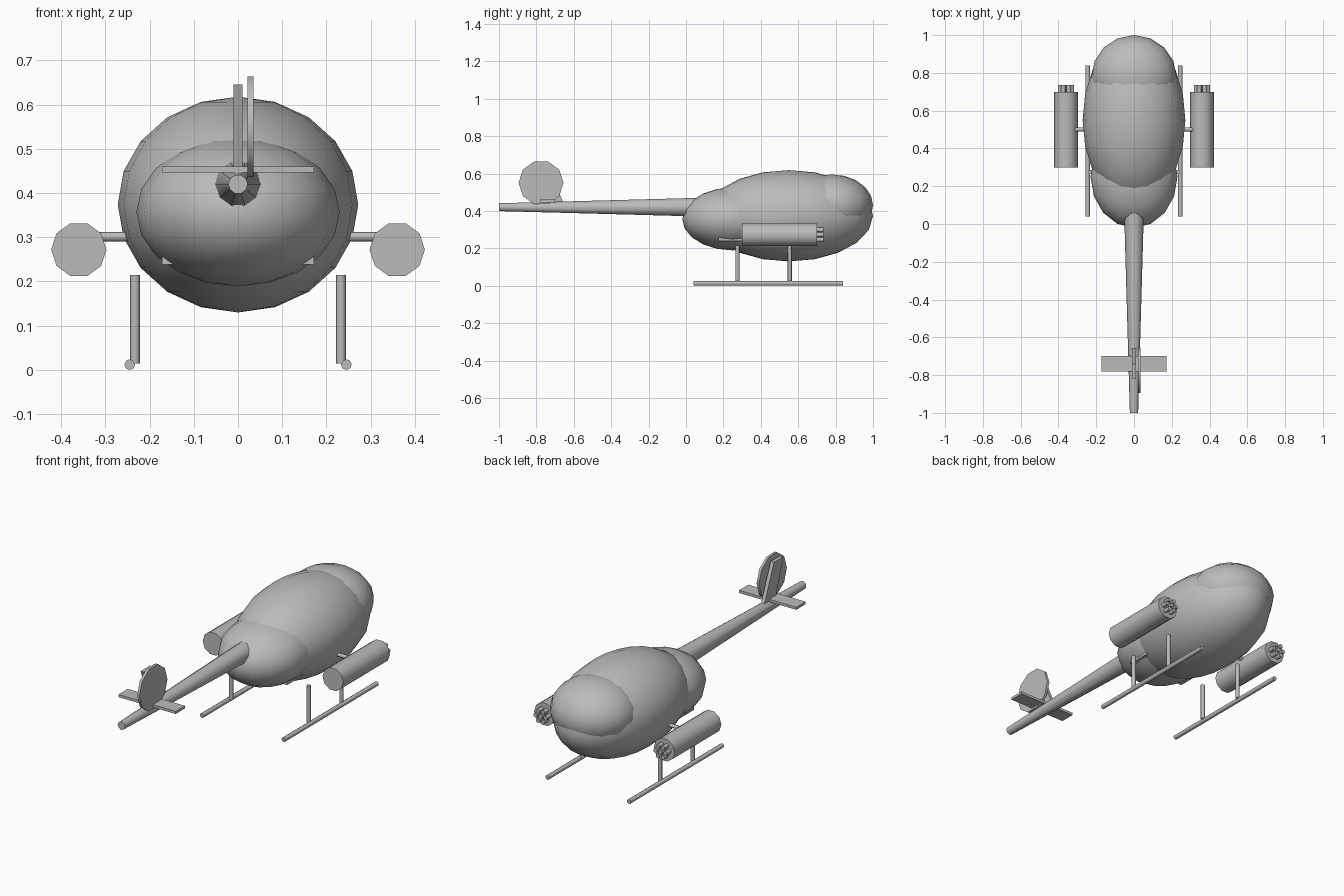
import bpy, bmesh, math
from mathutils import Vector

if "Cube" in bpy.data.objects:
    bpy.data.objects.remove(bpy.data.objects["Cube"])

grey = bpy.data.materials.new("plain_grey")
grey.diffuse_color = (0.5, 0.5, 0.5, 1)
grey.use_nodes = True
grey.node_tree.nodes["Principled BSDF"].inputs["Base Color"].default_value = grey.diffuse_color


def add_object(name, bm, smooth_angle):
    bmesh.ops.recalc_face_normals(bm, faces=bm.faces[:])
    mesh = bpy.data.meshes.new(name)
    bm.to_mesh(mesh)
    bm.free()
    mesh.materials.append(grey)
    ob = bpy.data.objects.new(name, mesh)
    bpy.context.collection.objects.link(ob)
    if smooth_angle:
        bpy.ops.object.select_all(action='DESELECT')
        ob.select_set(True)
        bpy.context.view_layer.objects.active = ob
        bpy.ops.object.shade_smooth_by_angle(angle=math.radians(smooth_angle))
    return ob


def ellipsoid(name, centre, radii, segments, rings):
    bm = bmesh.new()
    bmesh.ops.create_uvsphere(bm, u_segments=segments, v_segments=rings, radius=1)
    bmesh.ops.scale(bm, vec=radii, verts=bm.verts)
    bmesh.ops.translate(bm, vec=centre, verts=bm.verts)
    return add_object(name, bm, 80)


def add_tube(bm, p0, p1, r0, r1, sides):
    # Capped round bar whose first corner lies on the first side axis
    p0, p1 = Vector(p0), Vector(p1)
    axis = (p1 - p0).normalized()
    u = Vector((0, 1, 0)) if abs(axis.x) > 0.9 else Vector((1, 0, 0))
    v = axis.cross(u)
    rings = []
    for p, r in ((p0, r0), (p1, r1)):
        rings.append([bm.verts.new(p + r * (u * math.cos(a) + v * math.sin(a)))
                      for a in (2 * math.pi * i / sides for i in range(sides))])
    a, b = rings
    for i in range(sides):
        j = (i + 1) % sides
        bm.faces.new((a[i], a[j], b[j], b[i]))
    bm.faces.new(a[::-1])
    bm.faces.new(b)


def tubes(name, bars, sides=10, smooth=45):
    bm = bmesh.new()
    for p0, p1, r0, r1 in bars:
        add_tube(bm, p0, p1, r0, r1, sides)
    return add_object(name, bm, smooth)


def box(name, lo, hi):
    bm = bmesh.new()
    bmesh.ops.create_cube(bm, size=1)
    lo, hi = Vector(lo), Vector(hi)
    bmesh.ops.scale(bm, vec=hi - lo, verts=bm.verts)
    bmesh.ops.translate(bm, vec=(lo + hi) / 2, verts=bm.verts)
    return add_object(name, bm, 0)


# Fuselage: cabin, nose canopy and rear engine housing
ellipsoid("cabin", (0, 0.55, 0.374), (0.272, 0.45, 0.244), 20, 10)
ellipsoid("canopy", (0, 0.78, 0.43), (0.225, 0.22, 0.165), 16, 10)
ellipsoid("engine_housing", (0, 0.25, 0.357), (0.23, 0.27, 0.168), 16, 10)
box("belly_box", (-0.172, 0.175, 0.238), (0.172, 0.50, 0.32))

# Tail: boom, stabiliser, swept fin and rotor disc
tubes("tail_boom", [((0, -1, 0.42), (0, 0.055, 0.42), 0.022, 0.052)])
box("stabiliser", (-0.172, -0.78, 0.446), (0.172, -0.70, 0.46))
tubes("tail_rotor_disc", [((0.021, -0.775, 0.55), (0.035, -0.775, 0.55), 0.12, 0.12)])
bm = bmesh.new()
fin = bm.faces.new([bm.verts.new((-0.01, y, z)) for y, z in
                    ((-0.65, 0.43), (-0.75, 0.43), (-0.82, 0.645), (-0.74, 0.645))])
ext = bmesh.ops.extrude_face_region(bm, geom=[fin], use_keep_orig=True)
bmesh.ops.translate(bm, vec=(0.02, 0, 0),
                    verts=[g for g in ext["geom"] if isinstance(g, bmesh.types.BMVert)])
add_object("tail_fin", bm, 0)

for side, s in (("left", -1), ("right", 1)):
    # Landing skid with two struts
    tubes(side + "_skid", [((s * 0.245, 0.04, 0.012), (s * 0.245, 0.84, 0.012), 0.012, 0.012)], 8, 50)
    tubes(side + "_struts", [((s * 0.233, y, 0.015), (s * 0.233, y, 0.215), 0.011, 0.011)
                             for y in (0.275, 0.555)], 8, 50)
    # Side pod, its muzzle tubes and mounting arm
    cx, cz = s * 0.36, 0.272
    tubes(side + "_pod", [((cx, 0.30, cz), (cx, 0.70, cz), 0.0625, 0.0625)])
    spots = [(0, 0)] + [(0.03 * math.cos(k * math.pi / 3), 0.03 * math.sin(k * math.pi / 3))
                        for k in range(6)]
    tubes(side + "_muzzles", [((cx + dx, 0.69, cz + dz), (cx + dx, 0.735, cz + dz), 0.012, 0.012)
                              for dx, dz in spots], 8, 50)
    tubes(side + "_pod_arm", [((s * 0.20, 0.50, 0.301), (s * 0.34, 0.50, 0.301), 0.0105, 0.0105)], 8, 50)
